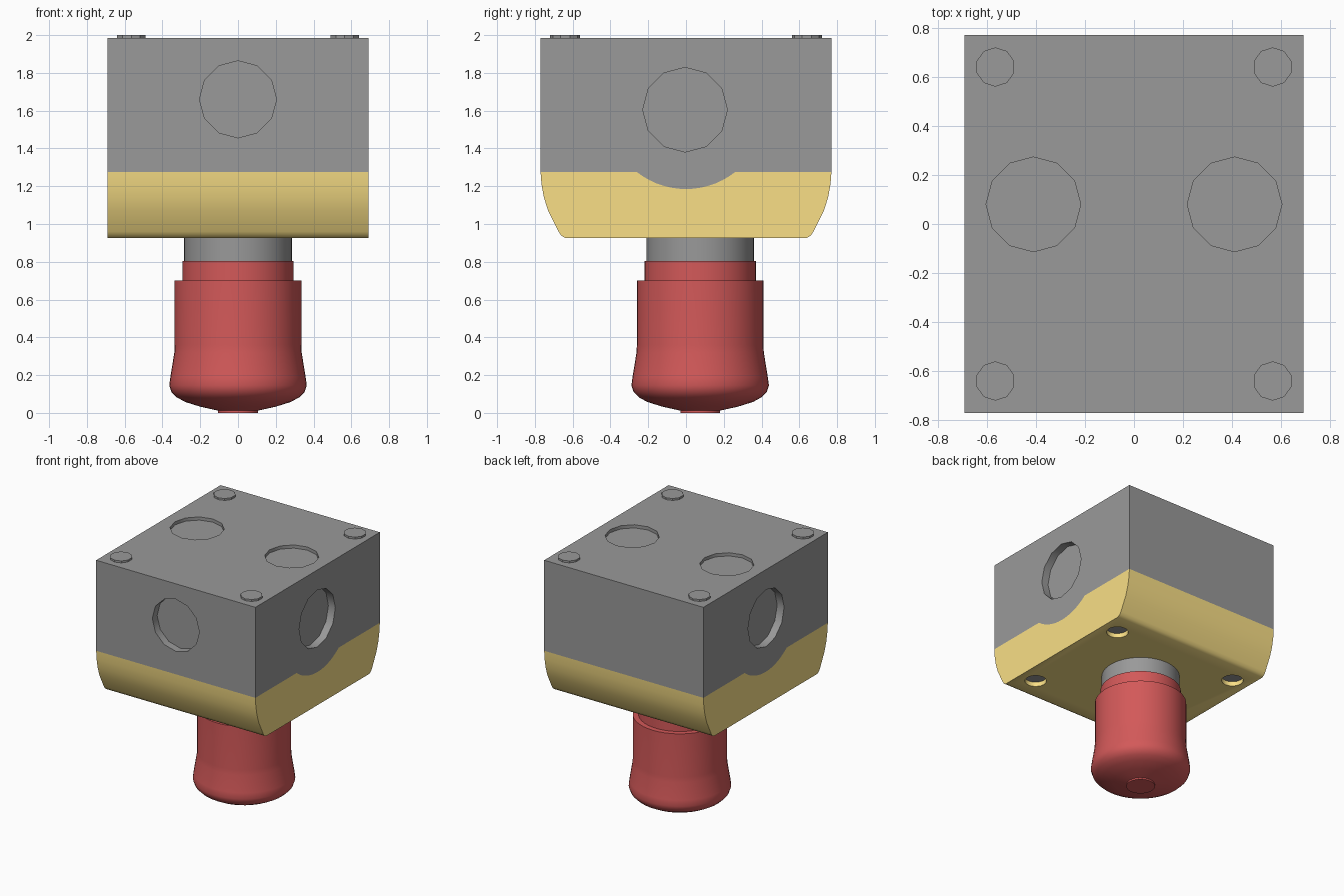
import bpy, bmesh
from math import sin, cos, pi, acos, radians
from mathutils import Matrix, Vector

if "Cube" in bpy.data.objects:
    bpy.data.objects.remove(bpy.data.objects["Cube"])

BX, BY = 0.69, 0.77          # half width and depth of the housing
SPLIT, TOP, BASE = 1.276, 1.985, 0.926
PORT_Z, BOSS_R = 1.605, 0.42


def material(name, rgb):
    m = bpy.data.materials.new(name)
    m.diffuse_color = (*rgb, 1)
    m.use_nodes = True
    m.node_tree.nodes["Principled BSDF"].inputs["Base Color"].default_value = m.diffuse_color
    return m


grey = material("dark_grey", (0.32, 0.32, 0.32))
yellow = material("yellow_cover", (0.95, 0.74, 0.24))
red = material("red_plunger", (0.65, 0.10, 0.10))


def finish(name, bm, mat):
    bmesh.ops.recalc_face_normals(bm, faces=bm.faces)
    me = bpy.data.meshes.new(name)
    bm.to_mesh(me)
    bm.free()
    ob = bpy.data.objects.new(name, me)
    bpy.context.collection.objects.link(ob)
    me.materials.append(mat)
    return ob


def bridge(bm, rings):
    """Join successive closed rings of vertices and cap both ends."""
    for a, b in zip(rings, rings[1:]):
        for i in range(len(a)):
            j = (i + 1) % len(a)
            bm.faces.new((a[i], a[j], b[j], b[i]))
    bm.faces.new(rings[0])
    bm.faces.new(rings[-1])


def extrude_x(name, outline, mat):
    """Extrude a (y, z) outline across the housing width."""
    bm = bmesh.new()
    bridge(bm, [[bm.verts.new((x, y, z)) for y, z in outline] for x in (-BX, BX)])
    return finish(name, bm, mat)


def disc(name, centre, axis, r, depth, sides, mat=grey):
    """Cylinder centred at a point, pointing along an axis."""
    bm = bmesh.new()
    rot = Vector((0, 0, 1)).rotation_difference(Vector(axis)).to_matrix().to_4x4()
    bmesh.ops.create_cone(bm, cap_ends=True, segments=sides, radius1=r, radius2=r,
                          depth=depth, matrix=Matrix.Translation(centre) @ rot)
    return finish(name, bm, mat)


def lathe(name, profile, y0, mat, steps=48):
    """Revolve an (r, z) profile about the vertical axis at y0."""
    bm = bmesh.new()
    angles = [2 * pi * i / steps for i in range(steps)]
    bridge(bm, [[bm.verts.new((r * cos(a), y0 + r * sin(a), z)) for a in angles]
                for r, z in profile])
    return finish(name, bm, mat)


def select(ob):
    bpy.ops.object.select_all(action='DESELECT')
    ob.select_set(True)
    bpy.context.view_layer.objects.active = ob


def cut(ob, cutters):
    select(ob)
    for c in cutters:
        c.hide_render = True
        mod = ob.modifiers.new("pocket", 'BOOLEAN')
        mod.operation, mod.solver, mod.object = 'DIFFERENCE', 'EXACT', c
        bpy.ops.object.modifier_apply(modifier=mod.name)
        bpy.data.objects.remove(c)


# Curved joint under the side ports, shared by housing and cover
half = acos((PORT_Z - SPLIT) / BOSS_R)
arc = [(BOSS_R * sin(a), PORT_Z - BOSS_R * cos(a))
       for a in (half * (2 * i / 14 - 1) for i in range(15))]

# Housing with shallow ports on both sides, the front and the top
housing = extrude_x("housing", [(-BY, SPLIT)] + arc + [(BY, SPLIT), (BY, TOP), (-BY, TOP)], grey)
ports = [disc("port_cutter", (s * BX, -0.005, PORT_Z), (1, 0, 0), 0.224, 0.12, 12) for s in (-1, 1)]
ports.append(disc("port_cutter", (0, -BY, 1.66), (0, 1, 0), 0.204, 0.12, 12))
ports += [disc("port_cutter", (s * 0.41, 0.08, TOP), (0, 0, 1), 0.193, 0.05, 12) for s in (-1, 1)]
cut(housing, ports)

# Yellow cover with rounded front and back edges
side = [(BY, SPLIT), (0.765, 1.21), (0.752, 1.14), (0.73, 1.07), (0.70, 1.01),
        (0.675, 0.96), (0.662, 0.94), (0.64, BASE)]
cover = extrude_x("cover", [(-y, z) for y, z in reversed(side)] + arc + side, yellow)
corners = [(sx, sy) for sx in (-1, 1) for sy in (-1, 1)]
cut(cover, [disc("bolt_cutter", (sx * 0.55, sy * 0.466, BASE), (0, 0, 1), 0.08, 0.1, 16, yellow)
            for sx, sy in corners])

# Bolts recessed in the cover and bolt heads on top
for sx, sy in corners:
    disc("cover_bolt", (sx * 0.55, sy * 0.466, BASE + 0.045), (0, 0, 1), 0.079, 0.02, 16)
    disc("top_bolt", (sx * 0.565, sy * 0.64, 1.985), (0, 0, 1), 0.08, 0.03, 10)

# Neck and red plunger
neck = lathe("neck", [(0.285, 0.78), (0.285, 0.95)], 0.075, grey)
plunger = lathe("plunger", [(0.105, 0), (0.105, 0.012), (0.20, 0.033), (0.28, 0.058),
                            (0.325, 0.083), (0.352, 0.11), (0.364, 0.145), (0.358, 0.19),
                            (0.337, 0.32), (0.335, 0.36), (0.335, 0.70), (0.295, 0.70),
                            (0.295, 0.805)], 0.075, red)

for ob in (housing, cover, neck, plunger):
    select(ob)
    bpy.ops.object.shade_smooth_by_angle(angle=radians(35))
